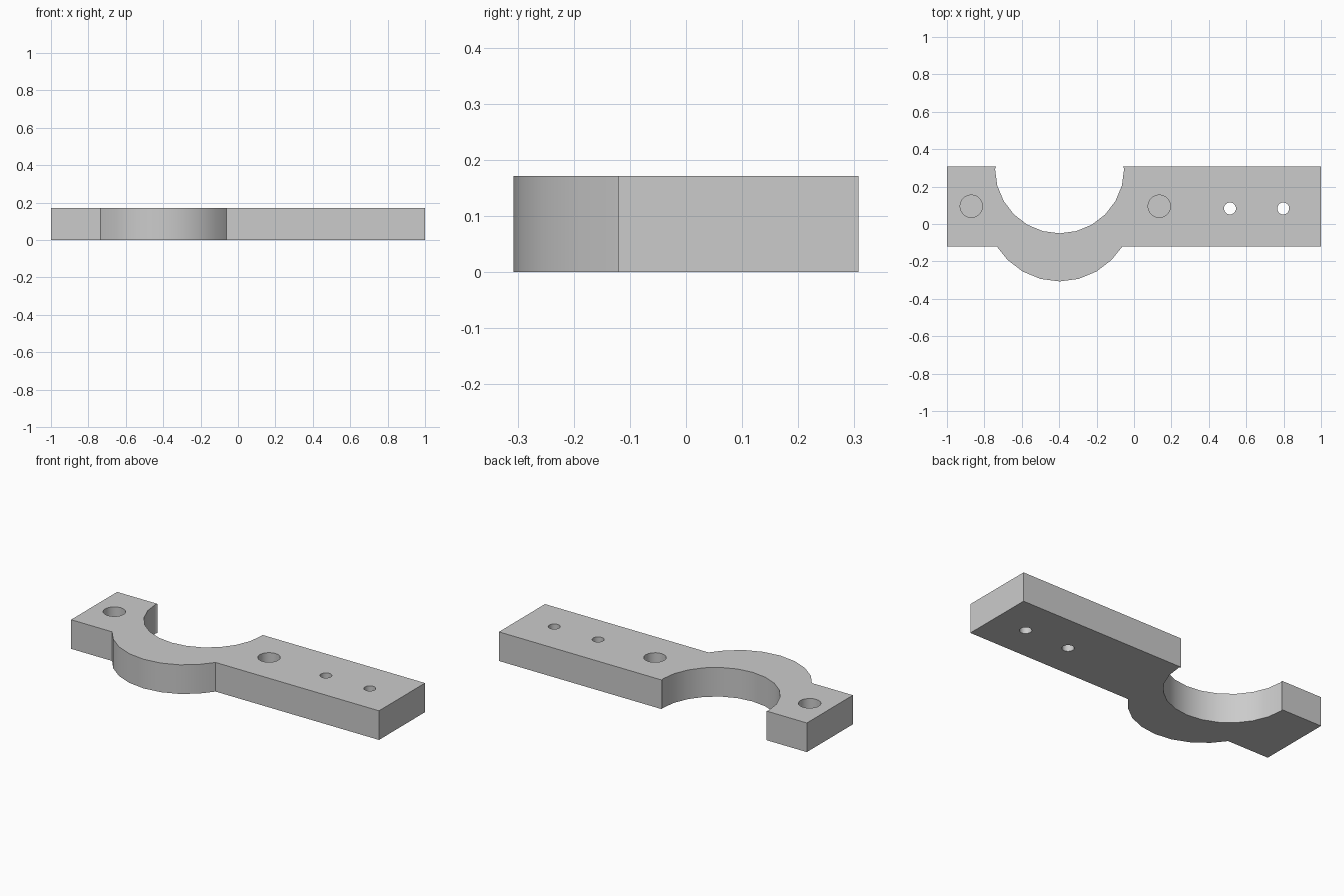
import bpy, bmesh, math

cube = bpy.data.objects.get("Cube")
if cube:
    bpy.data.objects.remove(cube, do_unlink=True)

THICK = 0.171
FRONT, BACK = -0.12, 0.307
SADDLE_X = -0.398
STEP = 15

grey = bpy.data.materials.new("light grey")
grey.use_nodes = True
colour = (0.6, 0.6, 0.6, 1)
grey.diffuse_color = colour
grey.node_tree.nodes["Principled BSDF"].inputs["Base Color"].default_value = colour


def prism(name, points, z0, z1):
    """Solid made by raising a flat outline from z0 to z1."""
    bm = bmesh.new()
    face = bm.faces.new([bm.verts.new((x, y, z0)) for x, y in points])
    top = bmesh.ops.extrude_face_region(bm, geom=[face])["geom"]
    verts = [v for v in top if isinstance(v, bmesh.types.BMVert)]
    bmesh.ops.translate(bm, verts=verts, vec=(0, 0, z1 - z0))
    bmesh.ops.recalc_face_normals(bm, faces=bm.faces)
    mesh = bpy.data.meshes.new(name)
    bm.to_mesh(mesh)
    bm.free()
    mesh.materials.append(grey)
    obj = bpy.data.objects.new(name, mesh)
    bpy.context.collection.objects.link(obj)
    return obj


def arc(cx, cy, r, angles):
    return [(cx + r * math.cos(math.radians(a)), cy + r * math.sin(math.radians(a)))
            for a in angles]


# Bar outline with the bulged front and the open round saddle at the back
bulge = arc(SADDLE_X, 0.087, 0.394, range(225, 316, STEP))
saddle = arc(SADDLE_X, 0.295, 0.345, range(360, 179, -STEP))
outline = [(-1, FRONT), (SADDLE_X - 0.336, FRONT)] + bulge
outline += [(SADDLE_X + 0.336, FRONT), (1, FRONT), (1, BACK), (SADDLE_X + 0.339, BACK)]
outline += saddle + [(SADDLE_X - 0.339, BACK), (-1, BACK)]
bar = prism("clamp_bar", outline, 0, THICK)

# Blind bolt holes beside the saddle, small through holes in the long arm
holes = [
    ("bolt_hole_right", -0.87, 0.095, 0.06, 0.06),
    ("bolt_hole_left", 0.135, 0.095, 0.06, 0.06),
    ("pin_hole_inner", 0.513, 0.083, 0.032, -0.1),
    ("pin_hole_outer", 0.798, 0.083, 0.032, -0.1),
]
for name, x, y, r, floor in holes:
    cutter = prism(name + "_cutter", arc(x, y, r, range(0, 360, STEP)), floor, THICK + 0.1)
    cutter.hide_render = True
    cutter.hide_viewport = True
    cut = bar.modifiers.new(name, 'BOOLEAN')
    cut.operation = 'DIFFERENCE'
    cut.solver = 'EXACT'
    cut.object = cutter

# Apply the cuts and drop the cutters
bpy.context.view_layer.update()
cut_mesh = bpy.data.meshes.new_from_object(
    bar.evaluated_get(bpy.context.evaluated_depsgraph_get()))
cutters = [m.object for m in bar.modifiers]
bar.modifiers.clear()
bar.data = cut_mesh
for cutter in cutters:
    bpy.data.objects.remove(cutter, do_unlink=True)

# Smooth round walls, sharp rims
bpy.ops.object.select_all(action='DESELECT')
bar.select_set(True)
bpy.context.view_layer.objects.active = bar
bpy.ops.object.shade_smooth_by_angle(angle=math.radians(25))
